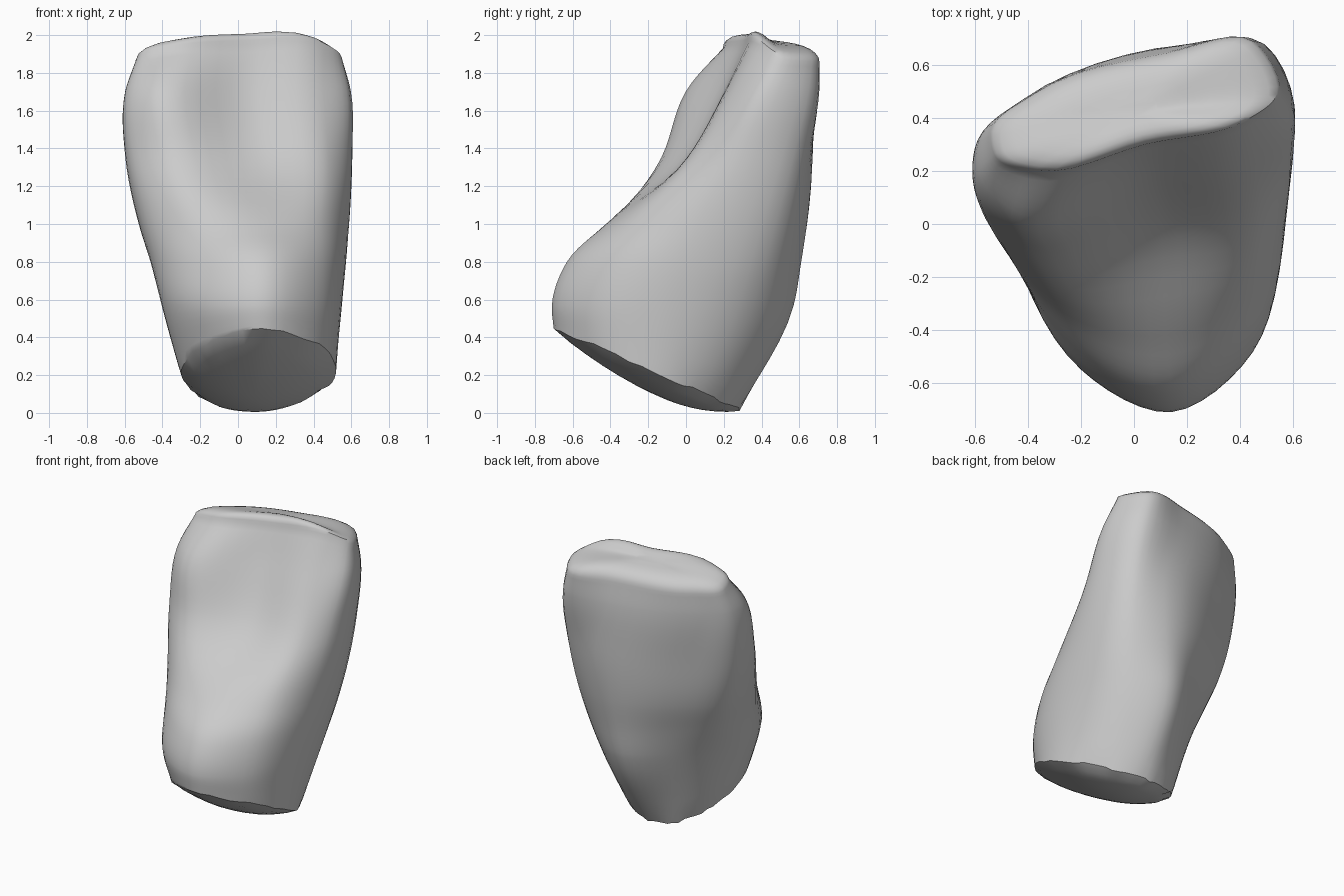
import bpy
import bmesh
import math
import random
from mathutils import Vector

random.seed(4)
cube = bpy.data.objects.get("Cube")
if cube:
    bpy.data.objects.remove(cube, do_unlink=True)

STEPS = 6  # subdivisions between neighbouring control points


def foot_plane(y):
    """Height of the tilted base rim at a given depth."""
    return 0.01 + 0.44 * (0.28 - y)


def slope(a, b, c):
    """Direction of a curve at b, weighted by the distances to its neighbours."""
    before, after = (b - a).length, (c - b).length
    return ((b - a) * (after / before) + (c - b) * (before / after)) / (before + after)


def curve(a, b, c, d, t):
    """Smooth curve from b to c, passing through the control points."""
    span = (c - b).length
    start, end = slope(a, b, c) * span, slope(b, c, d) * span
    return (b + start * t + (3 * (c - b) - 2 * start - end) * t * t
            + (2 * (b - c) + start + end) * t ** 3)


def smooth_open(points):
    padded = [2 * points[0] - points[1], *points, 2 * points[-1] - points[-2]]
    result = [curve(*padded[i:i + 4], s / STEPS)
              for i in range(len(points) - 1) for s in range(STEPS)]
    return result + [points[-1]]


def smooth_closed(points):
    n = len(points)
    return [curve(points[i - 1], points[i], points[(i + 1) % n],
                  points[(i + 2) % n], s / STEPS)
            for i in range(n) for s in range(STEPS)]


# Cross-sections: front, then round by the left side, back and right side
base = [(.13, -.7), (.43, -.49), (.51, -.1), (.37, .15), (.14, .28),
        (-.07, .25), (-.23, .09), (-.3, -.15), (-.17, -.51)]
belly = [(.14, -.71), (.45, -.48), (.55, -.07), (.41, .42), (.15, .57),
         (-.16, .39), (-.35, .16), (-.4, -.17), (-.2, -.55)]
hip = [(.14, -.63), (.45, -.41), (.57, 0), (.46, .48), (.18, .61),
       (-.2, .44), (-.43, .21), (-.45, -.11), (-.23, -.46)]
waist = [(.12, -.42), (.44, -.27), (.58, .07), (.49, .53), (.22, .64),
         (-.26, .47), (-.5, .25), (-.5, -.06), (-.24, -.35)]
chest = [(.1, 0), (.45, .04), (.59, .23), (.51, .61), (.25, .67),
         (-.34, .48), (-.58, .28), (-.57, .04), (-.37, -.12)]
shoulder = [(.05, .19), (.42, .24), (.59, .39), (.49, .68), (.15, .67),
            (-.42, .47), (-.58, .33), (-.59, .17), (-.43, .01)]
# The crown also dips towards the back, so its points carry a height
crown = [(.05, .3, 1.95), (.43, .39, 1.95), (.55, .49, 1.88),
         (.45, .69, 1.86), (.13, .65, 1.86), (-.38, .49, 1.85),
         (-.54, .35, 1.86), (-.52, .25, 1.89), (-.38, .2, 1.92)]

sections = [[Vector((x, y, foot_plane(y))) for x, y in base]]
for height, outline in ((.57, belly), (.8, hip), (1, waist), (1.35, chest),
                        (1.7, shoulder)):
    sections.append([Vector((x, y, height)) for x, y in outline])
sections.append([Vector(p) for p in crown])

# Smooth upwards along each rail, then round each level
rails = [smooth_open(list(rail)) for rail in zip(*sections)]
levels = [smooth_closed(list(level)) for level in zip(*rails)]


def inner_ring(ring, scale, lift):
    """Copy of a ring, shrunk to its middle and raised or lowered."""
    middle = sum(ring, Vector()) / len(ring)
    return [middle + (p - middle) * scale + Vector((0, 0, lift)) for p in ring]


# Bulging underside and softly rounded top
foot_scales = [.08 + .92 * i / STEPS for i in range(STEPS)]
underside = [inner_ring(levels[0], s, -.11 * (1 - s * s)) for s in foot_scales]
top_scales = [math.cos(a * math.pi / 16) for a in range(1, 8)]
top = [inner_ring(levels[-1], s, .085 * math.sqrt(1 - s ** 4)) for s in top_scales]

# Slightly chipped rim
for point in levels[0]:
    point.z += random.uniform(0, .02)

# Skin the rings and close both ends
bm = bmesh.new()
loops = [[bm.verts.new(p) for p in ring] for ring in underside + levels + top]
for low, high in zip(loops, loops[1:]):
    for i in range(len(low)):
        bm.faces.new((low[i - 1], low[i], high[i], high[i - 1]))
bm.faces.new(list(reversed(loops[0])))
bm.faces.new(loops[-1])
bmesh.ops.recalc_face_normals(bm, faces=bm.faces[:])

mesh = bpy.data.meshes.new("stone")
bm.to_mesh(mesh)
bm.free()
stone = bpy.data.objects.new("stone", mesh)
bpy.context.collection.objects.link(stone)

# Plain grey surface
grey = bpy.data.materials.new("stone grey")
grey.use_nodes = True
colour = (.6, .6, .6, 1)
grey.diffuse_color = colour
grey.node_tree.nodes["Principled BSDF"].inputs["Base Color"].default_value = colour
mesh.materials.append(grey)

bpy.context.view_layer.objects.active = stone
stone.select_set(True)
bpy.ops.object.shade_smooth_by_angle(angle=math.radians(35))
